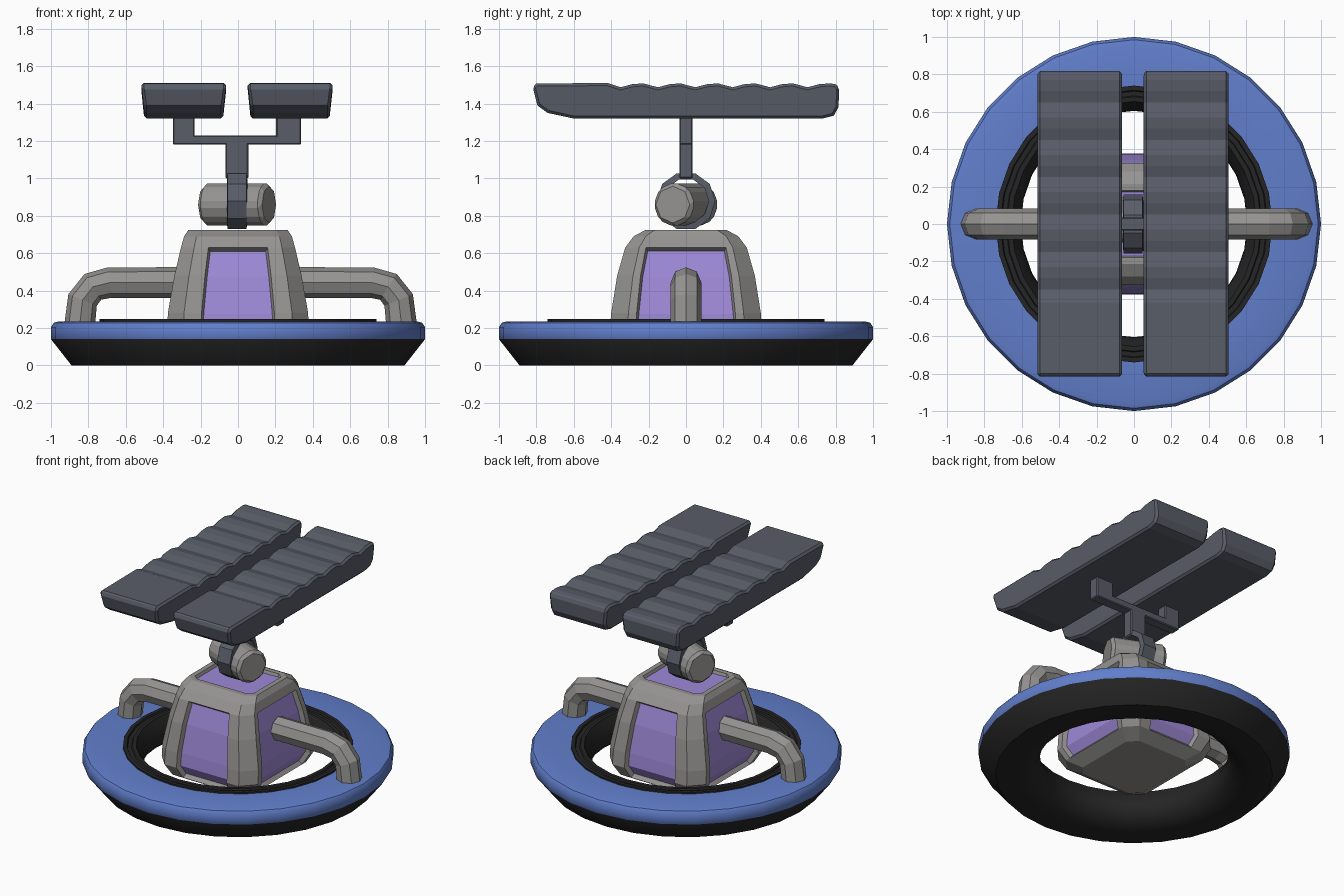
import bpy, bmesh, math

cube = bpy.data.objects.get("Cube")
if cube:
    bpy.data.objects.remove(cube)


def material(name, r, g, b):
    m = bpy.data.materials.new(name)
    m.use_nodes = True
    m.diffuse_color = (r, g, b, 1)
    m.node_tree.nodes["Principled BSDF"].inputs["Base Color"].default_value = (r, g, b, 1)
    return m


BLUE = material("blue", 0.12, 0.21, 0.6)
BLACK = material("black", 0.018, 0.018, 0.018)
GREY = material("warm grey", 0.3, 0.295, 0.285)
DARK = material("slate grey", 0.1, 0.11, 0.14)
PURPLE = material("purple", 0.34, 0.25, 0.68)


def finish(bm, name, *mats):
    bmesh.ops.recalc_face_normals(bm, faces=bm.faces)
    mesh = bpy.data.meshes.new(name)
    bm.to_mesh(mesh)
    bm.free()
    for m in mats:
        mesh.materials.append(m)
    ob = bpy.data.objects.new(name, mesh)
    bpy.context.collection.objects.link(ob)
    return ob


def bevel(ob, width, segments=1):
    mod = ob.modifiers.new("bevel", 'BEVEL')
    mod.width = width
    mod.segments = segments
    mod.limit_method = 'ANGLE'


def skin(bm, rings, closed=False):
    """Bridge vertex rings; returns the side faces by row."""
    rows = []
    n = len(rings[0])
    pairs = list(zip(rings, rings[1:]))
    if closed:
        pairs.append((rings[-1], rings[0]))
    for a, b in pairs:
        rows.append([bm.faces.new((a[i], a[(i + 1) % n], b[(i + 1) % n], b[i])) for i in range(n)])
    return rows


def box(name, x0, x1, y0, y1, z0, z1, mat, width=0.006):
    bm = bmesh.new()
    bmesh.ops.create_cube(bm, size=1)
    for v in bm.verts:
        v.co.x = x1 if v.co.x > 0 else x0
        v.co.y = y1 if v.co.y > 0 else y0
        v.co.z = z1 if v.co.z > 0 else z0
    ob = finish(bm, name, mat)
    bevel(ob, width)
    return ob


def lathe(name, profile, sides, mats, painted=()):
    """Turn a closed (radius, height) profile about z."""
    bm = bmesh.new()
    rings = []
    for r, z in profile:
        angles = [math.tau * (k / sides) + math.pi / 2 for k in range(sides)]
        rings.append([bm.verts.new((r * math.cos(a), r * math.sin(a), z)) for a in angles])
    for k, row in enumerate(skin(bm, rings, closed=True)):
        for f in row:
            f.material_index = 1 if k in painted else 0
    return finish(bm, name, *mats)


# Floating ring: black hull, ridged inner lip, blue upper deck
hull = [(0.89, 0), (1, 0.14), (1, 0.205), (0.985, 0.228), (0.955, 0.236), (0.74, 0.236),
        (0.74, 0.247), (0.715, 0.247), (0.71, 0.235), (0.685, 0.235), (0.68, 0.245),
        (0.655, 0.245), (0.635, 0.21), (0.61, 0.16), (0.605, 0.12), (0.63, 0.06),
        (0.69, 0.015), (0.76, 0)]
ring = lathe("base_ring", hull, 28, (BLACK, BLUE), painted=(1, 2, 3, 4))
bpy.ops.object.select_all(action='DESELECT')
bpy.context.view_layer.objects.active = ring
ring.select_set(True)
bpy.ops.object.shade_smooth_by_angle(angle=math.radians(40))

# Body: chamfered square section lofted upward, with sunken purple panels
quarter = [(1, -0.66), (1, 0.66), (1, 0.77), (0.77, 1)]
section = quarter + [(0.52, 1), (-0.52, 1), (-0.77, 1), (-1, 0.77)]
section += [(-x, -y) for x, y in section]
levels = [(0.05, 0.25, 0.28), (0.1, 0.335, 0.365), (0.18, 0.378, 0.408), (0.28, 0.375, 0.4),
          (0.48, 0.34, 0.368), (0.63, 0.305, 0.325), (0.69, 0.288, 0.28), (0.725, 0.265, 0.215)]
bm = bmesh.new()
rings = [[bm.verts.new((x * hx, y * hy, z)) for x, y in section] for z, hx, hy in levels]
rows = skin(bm, rings)
bm.faces.new(rings[0])
top = bm.faces.new(rings[-1])
bmesh.ops.recalc_face_normals(bm, faces=bm.faces)
for column in range(0, 16, 4):
    panel = [row[column] for row in rows[1:5]]
    bmesh.ops.inset_region(bm, faces=panel, thickness=0.012, depth=-0.03, use_even_offset=True)
    for f in panel:
        f.material_index = 1
bmesh.ops.inset_region(bm, faces=[top], thickness=0.035, depth=0)
bmesh.ops.inset_region(bm, faces=[top], thickness=0.008, depth=-0.02)
top.material_index = 1
finish(bm, "body", GREY, PURPLE)

# Side arms bending down onto the ring
for side, label in ((1, "left_arm"), (-1, "right_arm")):
    curve = bpy.data.curves.new(label, 'CURVE')
    curve.dimensions = '3D'
    curve.bevel_depth = 0.082
    curve.bevel_resolution = 2
    curve.use_fill_caps = True
    path = [(0.3, 0.443), (0.7, 0.443), (0.79, 0.42), (0.845, 0.35), (0.86, 0.22)]
    spline = curve.splines.new('POLY')
    spline.points.add(len(path) - 1)
    for p, (x, z) in zip(spline.points, path):
        p.co = (side * x + 0.014, 0, z, 1)
    curve.materials.append(GREY)
    arm = bpy.data.objects.new(label, curve)
    bpy.context.collection.objects.link(arm)
    bpy.ops.object.select_all(action='DESELECT')
    bpy.context.view_layer.objects.active = arm
    arm.select_set(True)
    bpy.ops.object.convert(target='MESH')
    bpy.ops.object.shade_flat()

# Pivot drum lying along x
bm = bmesh.new()
bmesh.ops.create_cone(bm, cap_ends=True, segments=8, radius1=0.12, radius2=0.12, depth=0.37)
drum = finish(bm, "pivot_drum", GREY)
drum.rotation_euler = (math.pi / 8, math.pi / 2, 0)
drum.location = (-0.005, 0, 0.86)
bevel(drum, 0.02)

# Clamp band around the drum, stem and forked mount
band = [(0.122, -0.055), (0.157, -0.05), (0.157, 0.05), (0.122, 0.055)]
clamp = lathe("clamp_band", band, 10, (DARK,))
clamp.rotation_euler = (0, math.pi / 2, 0)
clamp.location = (-0.005, 0, 0.878)
box("stem", -0.067, 0.055, -0.036, 0.036, 1.0, 1.2, DARK)
box("cross_bar", -0.348, 0.338, -0.036, 0.036, 1.18, 1.23, DARK)
box("right_riser", -0.348, -0.232, -0.036, 0.036, 1.2, 1.34, DARK)
box("left_riser", 0.204, 0.338, -0.036, 0.036, 1.2, 1.34, DARK)

# Long pads: smooth front part, then scalloped ribs to the back
outline = [(0.82, 1.485), (0.815, 1.38), (0.79, 1.335), (0.73, 1.32), (-0.6, 1.32),
           (-0.74, 1.35), (-0.795, 1.39), (-0.82, 1.49), (-0.8, 1.507), (-0.42, 1.51)]
for rib in range(6):
    start = -0.35 + rib * 0.2
    outline += [(start, 1.487), (start + 0.06, 1.503), (start + 0.12, 1.508)]
outline.append((0.8, 1.503))
for label, x0, x1 in (("right_pad", -0.517, -0.063), ("left_pad", 0.052, 0.506)):
    bm = bmesh.new()
    mid, half = (x0 + x1) / 2, (x1 - x0) / 2
    ends = []
    for s in (-1, 1):
        ends.append([bm.verts.new((mid + s * (half if z > 1.4 else half - 0.014), y, z))
                     for y, z in outline])
    skin(bm, ends)
    for e in ends:
        bm.faces.new(e)
    pad = finish(bm, label, DARK)
    bevel(pad, 0.014)
    pad.modifiers["bevel"].angle_limit = math.radians(50)
